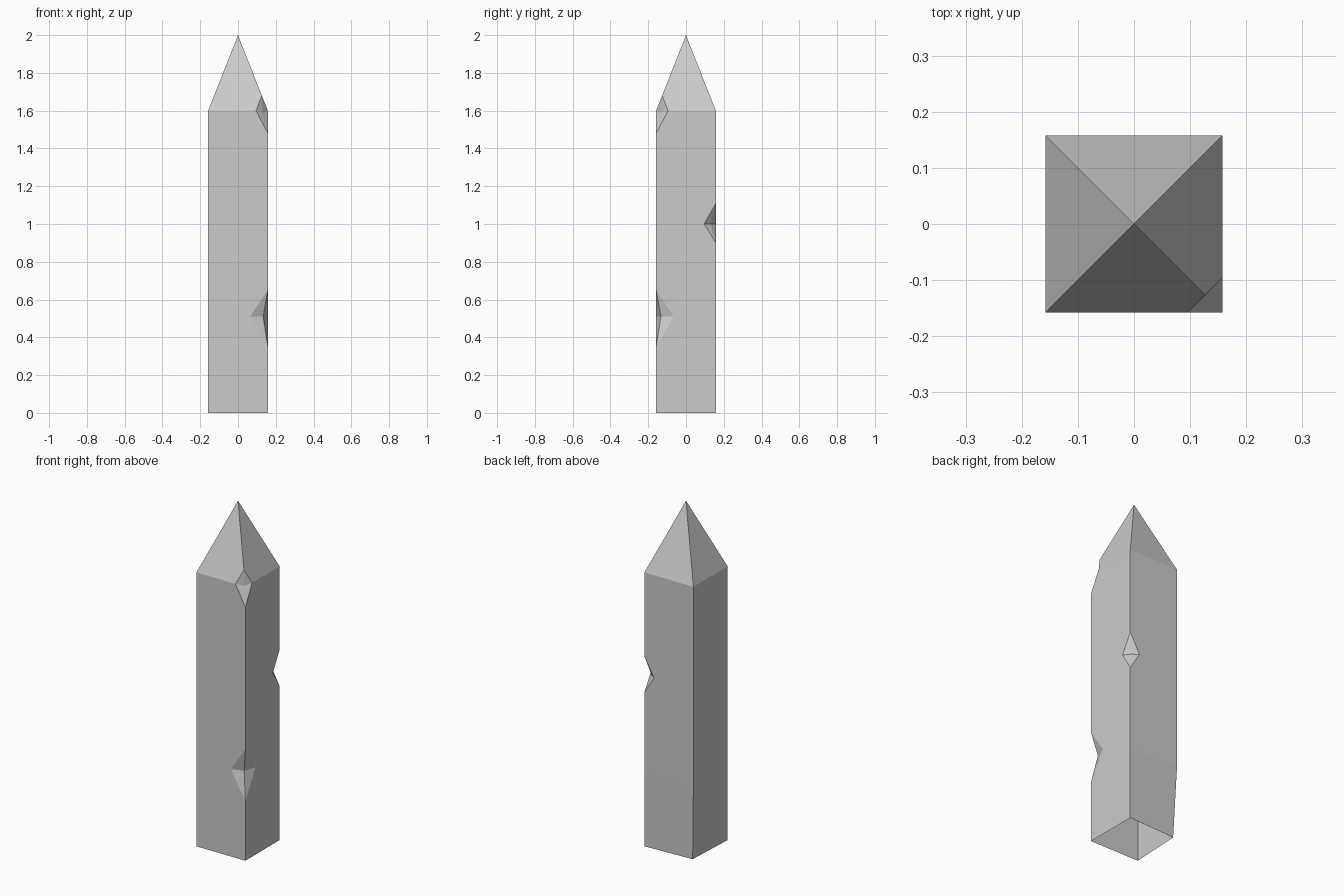
import bpy, bmesh
from mathutils import Vector

if "Cube" in bpy.data.objects:
    bpy.data.objects.remove(bpy.data.objects["Cube"])

A, EAVE, TIP, KINK = 0.158, 1.6, 2.0, 0.42
corners = [Vector((-A, -A, 0)), Vector((A, -A, 0)), Vector((A, A, 0)), Vector((-A, A, 0))]
# chips per corner: bottom z, middle z, top z, reach along walls, inner point position
chips = {1: [(0.35, 0.51, 0.65, 0.094, 0.133), (1.48, EAVE, 1.68, 0.063, 0.13)],
         2: [(0.90, 1.0, 1.11, 0.062, 0.131)]}

bm = bmesh.new()


def face(points):
    bm.faces.new([bm.verts.new(p) for p in points])


def at(i, z):
    """Point on corner edge i; above the eave it follows the pyramid's hip."""
    s = min(1, (TIP - z) / (TIP - EAVE))
    return Vector((corners[i].x * s, corners[i].y * s, z))


def side(i, j, z, reach):
    """Point on the wall from corner i towards corner j."""
    d = (corners[j] - corners[i]).normalized()
    return corners[i] + d * reach + Vector((0, 0, z))


def base(i):
    """Ground corner; the back left one leans inward a little."""
    return corners[i] * (0.91 if i == 3 else 1)


def edge(i, j):
    """Wall outline up corner i (towards j), and the roof outline that continues it."""
    wall, roof = [], []
    for lo, mid, hi, reach, inner in chips.get(i, []):
        wall += [at(i, lo), side(i, j, mid, reach)]
        (roof if hi > EAVE else wall).append(at(i, hi))
    if roof:
        return wall, [wall[-1]] + roof
    return wall + [at(i, EAVE)], [at(i, EAVE)]


# walls and pyramid tip (the underside is open)
for i in range(4):
    j = (i + 1) % 4
    wl, rl = edge(i, j)
    wr, rr = edge(j, i)
    lower = [base(i), base(j)]
    if 3 in (i, j):
        face(lower + [at(j, KINK), at(i, KINK)])
        lower = [at(i, KINK), at(j, KINK)]
    face(lower + wr + wl[::-1])
    face(rr + [Vector((0, 0, TIP))] + rl[::-1])

# chipped notches
for i, cuts in chips.items():
    for lo, mid, hi, reach, inner in cuts:
        k = inner / A
        core = Vector((corners[i].x * k, corners[i].y * k, mid - (0.012 if hi > EAVE else 0)))
        ring = [at(i, lo), side(i, (i + 1) % 4, mid, reach), at(i, hi), side(i, i - 1, mid, reach)]
        for n in range(4):
            face([ring[n], ring[(n + 1) % 4], core])

bmesh.ops.remove_doubles(bm, verts=bm.verts, dist=1e-4)
bmesh.ops.recalc_face_normals(bm, faces=bm.faces)
mesh = bpy.data.meshes.new("fence_post")
bm.to_mesh(mesh)
bm.free()
bpy.context.collection.objects.link(bpy.data.objects.new("fence_post", mesh))
